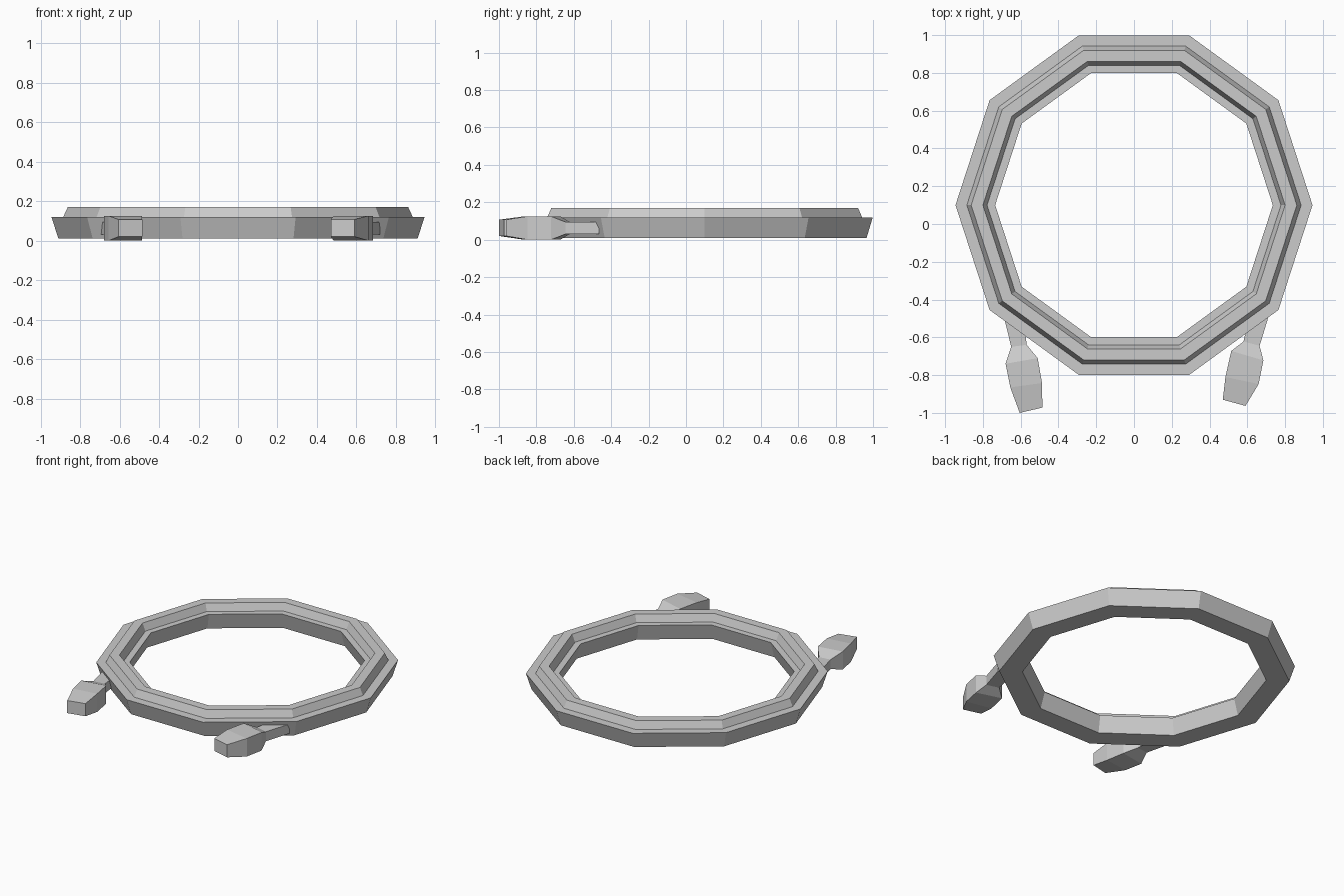
import bpy
import math

if "Cube" in bpy.data.objects:
    bpy.data.objects.remove(bpy.data.objects["Cube"])


def make_object(name, verts, faces):
    mesh = bpy.data.meshes.new(name)
    mesh.from_pydata(verts, [], faces)
    mesh.update()
    obj = bpy.data.objects.new(name, mesh)
    bpy.context.collection.objects.link(obj)
    return obj


def lathe_ring(name, profile, sides, center_y):
    """Sweep a closed (radius, z) profile around a vertical axis."""
    n = len(profile)
    verts = []
    for i in range(sides):
        a = 2 * math.pi * i / sides
        verts += [(r * math.cos(a), center_y + r * math.sin(a), z) for r, z in profile]
    faces = []
    for i in range(sides):
        k = (i + 1) % sides
        for j in range(n):
            m = (j + 1) % n
            faces.append((i * n + j, k * n + j, k * n + m, i * n + m))
    return make_object(name, verts, faces)


def loft_handle(name, sections, heights):
    """Join four-cornered sections given by left and right plan points."""
    verts = []
    for (xl, yl, xr, yr), (z0, z1) in zip(sections, heights):
        verts += [(xl, yl, z0), (xr, yr, z0), (xr, yr, z1), (xl, yl, z1)]
    faces = [(0, 1, 2, 3)]
    for s in range(len(sections) - 1):
        a, b = 4 * s, 4 * s + 4
        for j in range(4):
            m = (j + 1) % 4
            faces.append((a + j, b + j, b + m, a + m))
    e = 4 * (len(sections) - 1)
    faces.append((e + 3, e + 2, e + 1, e))
    return make_object(name, verts, faces)


# Ten-sided ring with undercut walls and a raised, tapered rim
lathe_ring("ring", [
    (0.91, 0.01), (0.945, 0.12), (0.885, 0.12), (0.862, 0.17),
    (0.80, 0.17), (0.778, 0.12), (0.735, 0.12), (0.765, 0.01),
], 10, 0.1)

# Two handles: end cap, swollen grip, then a thin neck running into the ring
heights = [(0.02, 0.107), (0.0, 0.125), (0.0, 0.125), (0.03, 0.095), (0.03, 0.095)]
loft_handle("left_handle", [
    (-0.605, -1.0, -0.485, -0.972),
    (-0.655, -0.865, -0.487, -0.842),
    (-0.68, -0.74, -0.51, -0.71),
    (-0.65, -0.65, -0.568, -0.64),
    (-0.693, -0.475, -0.59, -0.46),
], heights)
loft_handle("right_handle", [
    (0.47, -0.93, 0.59, -0.963),
    (0.484, -0.81, 0.66, -0.847),
    (0.515, -0.672, 0.685, -0.722),
    (0.58, -0.622, 0.665, -0.645),
    (0.615, -0.455, 0.72, -0.465),
], heights)
